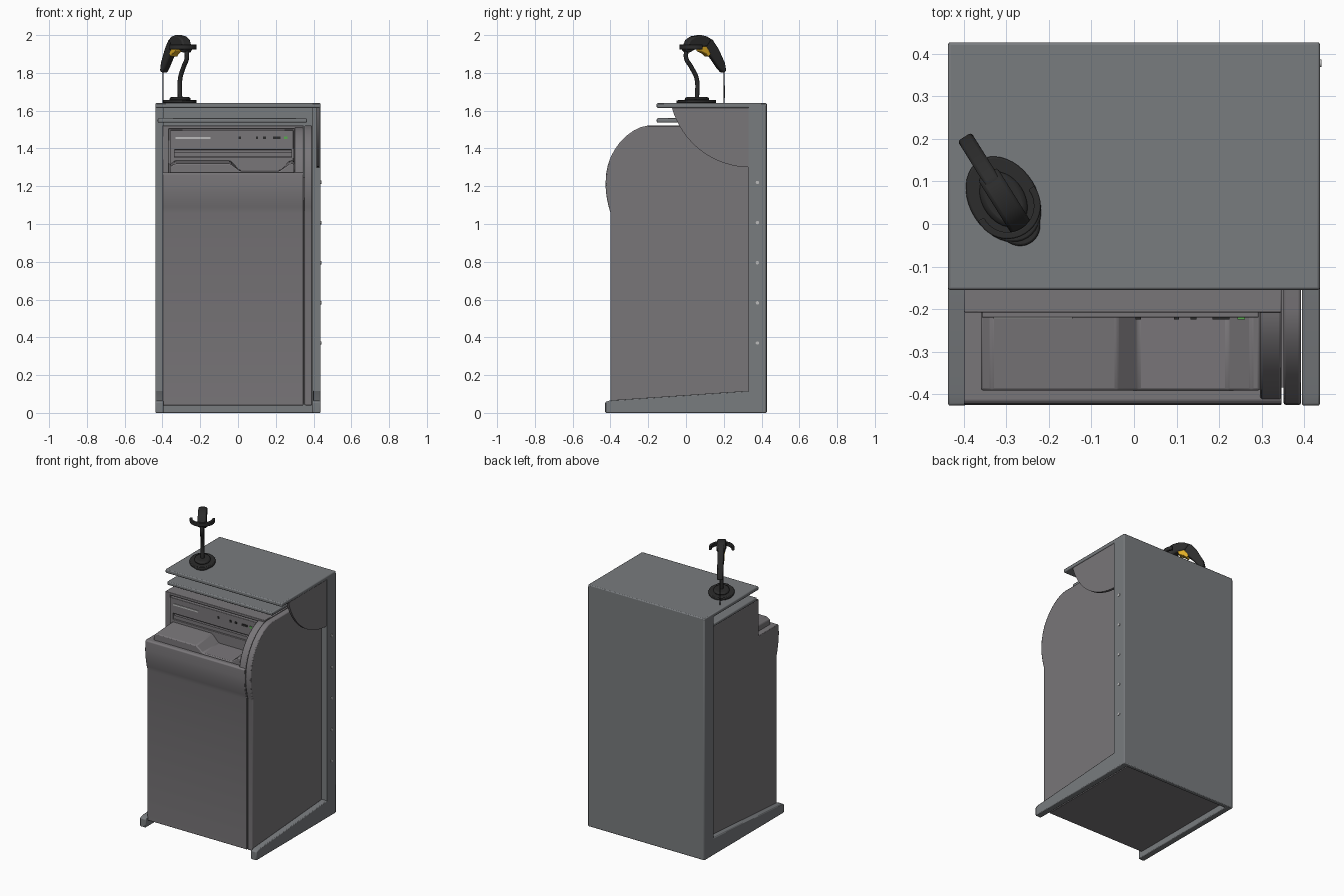
import bpy, bmesh, math

if "Cube" in bpy.data.objects:
    bpy.data.objects.remove(bpy.data.objects["Cube"])


def material(name, c):
    m = bpy.data.materials.new(name)
    m.diffuse_color = (*c, 1)
    m.use_nodes = True
    m.node_tree.nodes["Principled BSDF"].inputs["Base Color"].default_value = m.diffuse_color
    return m


SHELL = material("shell_grey", (0.19, 0.20, 0.21))
BODY = material("body_grey", (0.19, 0.18, 0.19))
DARK = material("dark_plastic", (0.025, 0.025, 0.025))
YELLOW = material("trigger_yellow", (0.75, 0.42, 0.02))
GREEN = material("lamp_green", (0.1, 0.4, 0.08))
SILVER = material("silver", (0.5, 0.5, 0.5))


def smooth(ob, angle=35):
    bpy.ops.object.select_all(action='DESELECT')
    ob.select_set(True)
    bpy.context.view_layer.objects.active = ob
    bpy.ops.object.shade_smooth_by_angle(angle=math.radians(angle))


def prism(name, pts, axis, a, b, mat, bevel=0.0):
    """Extrude a 2D profile along an axis from a to b."""
    place = {'x': lambda p, t: (t, p[0], p[1]),
             'y': lambda p, t: (p[0], t, p[1]),
             'z': lambda p, t: (p[0], p[1], t)}[axis]
    bm = bmesh.new()
    lo = [bm.verts.new(place(p, a)) for p in pts]
    hi = [bm.verts.new(place(p, b)) for p in pts]
    bm.faces.new(lo)
    bm.faces.new(hi)
    for i in range(len(pts)):
        j = (i + 1) % len(pts)
        bm.faces.new((lo[i], lo[j], hi[j], hi[i]))
    bmesh.ops.recalc_face_normals(bm, faces=bm.faces)
    me = bpy.data.meshes.new(name)
    bm.to_mesh(me)
    bm.free()
    me.materials.append(mat)
    ob = bpy.data.objects.new(name, me)
    bpy.context.collection.objects.link(ob)
    smooth(ob)
    if bevel:
        m = ob.modifiers.new("bevel", 'BEVEL')
        m.width, m.segments, m.limit_method = bevel, 2, 'ANGLE'
        m.angle_limit = math.radians(35)
    return ob


def box(name, x, y, z, mat, bevel=0.0):
    return prism(name, [(x[0], y[0]), (x[1], y[0]), (x[1], y[1]), (x[0], y[1])],
                 'z', z[0], z[1], mat, bevel)


def tube(name, pts, r, mat):
    cu = bpy.data.curves.new(name, 'CURVE')
    cu.dimensions = '3D'
    cu.bevel_depth, cu.bevel_resolution, cu.use_fill_caps = r, 3, True
    sp = cu.splines.new('BEZIER')
    sp.bezier_points.add(len(pts) - 1)
    for bp, p in zip(sp.bezier_points, pts):
        bp.co = p
        bp.handle_left_type = bp.handle_right_type = 'AUTO'
    cu.materials.append(mat)
    ob = bpy.data.objects.new(name, cu)
    bpy.context.collection.objects.link(ob)
    return ob


W, D = 0.4375, 0.4275

# Outer shell: back, side flanges, sloping feet, top
box("back_panel", (-W, W), (0.40, D), (0, 1.63), SHELL, 0.005)
foot = [(-D, 0), (0.42, 0), (0.42, 0.122), (0.33, 0.117), (-0.40, 0.067), (-D, 0.058)]
for side, s in (("left", -1), ("right", 1)):
    x = sorted((s * 0.395, s * W))
    box(side + "_flange", x, (0.33, 0.41), (0.05, 1.63), SHELL)
    prism(side + "_foot", foot, 'x', x[0], x[1], SHELL, 0.005)
box("top_slab", (-W, W), (-0.155, D), (1.615, 1.64), SHELL, 0.006)
box("under_shelf", (-0.425, 0.365), (-0.155, 0.40), (1.537, 1.56), SHELL, 0.006)

# Curved bracket under the top, right side
arc = [(0.34 - 0.43 * math.sin(t), 1.73 - 0.43 * math.cos(t))
       for t in [math.radians(74.5 * i / 16) for i in range(17)]]
prism("side_bracket", arc + [(0.34, 1.616)], 'x', 0.415, 0.432, BODY)

# Flange screws
for i in range(5):
    bpy.ops.mesh.primitive_cylinder_add(vertices=16, radius=0.009, depth=0.008,
                                        location=(W, 0.378, 0.37 + 0.2125 * i),
                                        rotation=(0, math.pi / 2, 0))
    screw = bpy.context.object
    screw.name = "flange_screw"
    screw.data.materials.append(SILVER)
    smooth(screw)

# Bin body: arched side panels, bulged front, upper housing
belly = [(-0.40, 0.04), (-0.40, 1.06), (-0.409, 1.09), (-0.418, 1.13),
         (-0.424, 1.17), (-0.426, 1.21)]
crown = [(-0.423, 1.265), (-0.414, 1.31), (-0.399, 1.354), (-0.377, 1.395),
         (-0.348, 1.435), (-0.314, 1.468), (-0.277, 1.495), (-0.238, 1.513), (-0.20, 1.521)]
arch = belly + crown + [(0.40, 1.521), (0.40, 0.04)]
prism("right_arch_panel", arch, 'x', 0.352, 0.393, BODY, 0.006)
inner = [(-0.418, 1.24)] + [(y + 0.008, z - 0.008) for y, z in crown]
prism("inner_arch_panel", inner + [(0.39, 1.513), (0.39, 1.24)], 'x', 0.297, 0.347, BODY, 0.006)
prism("front_body", belly + [(-0.423, 1.265), (-0.415, 1.272), (0.40, 1.272), (0.40, 0.04)],
      'x', -0.40, 0.347, BODY, 0.003)
box("body_core", (0.30, 0.37), (-0.385, 0.39), (0.05, 1.25), BODY)
box("upper_housing", (-0.40, 0.347), (-0.195, 0.40), (1.26, 1.521), BODY, 0.004)

# Housing frame and control panel around the feed slot
box("frame_left", (-0.40, -0.365), (-0.208, -0.15), (1.265, 1.521), BODY, 0.003)
box("frame_top", (-0.40, 0.347), (-0.208, -0.15), (1.503, 1.521), BODY, 0.003)
box("control_panel", (-0.358, 0.293), (-0.22, -0.15), (1.393, 1.498), BODY, 0.003)
box("slot_lower_panel", (-0.358, 0.293), (-0.22, -0.15), (1.265, 1.353), BODY, 0.003)
for x0, x1 in ((-0.358, -0.335), (0.283, 0.293)):
    box("slot_end", (x0, x1), (-0.22, -0.15), (1.35, 1.396), BODY)
box("slot_bar", (-0.335, 0.283), (-0.212, -0.15), (1.354, 1.378), BODY)
box("label_strip", (-0.33, -0.145), (-0.224, -0.218), (1.45, 1.461), SILVER)
for x, w, m in ((0.01, 0.014, DARK), (0.10, 0.012, DARK), (0.14, 0.014, DARK),
                (0.205, 0.04, DARK), (0.252, 0.018, GREEN)):
    box("indicator", (x - w / 2, x + w / 2), (-0.225, -0.218), (1.449, 1.462), m)

# Tray with a lower, sloped recess on the right
tray = [(-0.36, 1.26), (-0.36, 1.315), (-0.335, 1.337), (-0.04, 1.337), (0.01, 1.284),
        (0.22, 1.284), (0.275, 1.337), (0.297, 1.337), (0.297, 1.26)]
tray_ob = prism("feed_tray", tray, 'y', -0.392, -0.20, BODY, 0.006)
for v in tray_ob.data.vertices:
    if v.co.y < -0.3 and v.co.z > 1.28:
        v.co.z = 1.275 + (v.co.z - 1.275) * 0.7

# Hand scanner on its stand, built along local x and then turned into place
parts = []


def ellipse(a, b, cx=0.0, n=40):
    return [(cx + a * math.cos(2 * math.pi * i / n), b * math.sin(2 * math.pi * i / n))
            for i in range(n)]


parts.append(prism("stand_base", ellipse(0.108, 0.08), 'z', 1.639, 1.657, DARK, 0.005))
parts.append(prism("stand_base_nose", ellipse(0.055, 0.05, 0.066), 'z', 1.639, 1.655, DARK, 0.005))
parts.append(prism("stand_base_dome", ellipse(0.07, 0.05), 'z', 1.65, 1.672, DARK, 0.012))
parts.append(tube("stand_neck", [(0, 0, 1.66), (0.002, 0, 1.77), (0.035, 0, 1.83),
                                 (0.068, 0, 1.88), (0.06, 0, 1.935)], 0.012, DARK))
ring = [(0.018 + r * math.cos(t), r * math.sin(t))
        for r, sgn in ((0.078, 1), (0.062, -1))
        for t in [sgn * math.radians(-95 + 190 * i / 20) for i in range(21)]]
parts.append(prism("cradle_arm", ring, 'z', 1.924, 1.95, DARK, 0.003))
grip = [(-0.175, 1.81), (-0.165, 1.855), (-0.125, 1.93), (-0.09, 1.975), (-0.05, 1.995),
        (-0.02, 1.985), (-0.015, 1.93), (-0.06, 1.905), (-0.09, 1.875), (-0.13, 1.825),
        (-0.155, 1.80)]
parts.append(prism("scanner_grip", grip, 'y', -0.019, 0.019, DARK, 0.007))
head = [(-0.075, 1.975), (-0.05, 1.993), (-0.015, 2.0), (0.03, 1.993), (0.06, 1.975),
        (0.085, 1.925), (0.065, 1.905), (0.0, 1.935), (-0.05, 1.94)]
parts.append(prism("scanner_head", head, 'y', -0.027, 0.027, DARK, 0.008))
trigger = [(-0.075, 1.90), (-0.045, 1.945), (0.0, 1.945), (-0.01, 1.915), (-0.045, 1.90),
           (-0.06, 1.885)]
parts.append(prism("scanner_trigger", trigger, 'y', -0.021, 0.021, YELLOW, 0.003))
parts.append(tube("scanner_cable", [(-0.168, 0, 1.82), (-0.17, 0, 1.74), (-0.17, 0, 1.638)],
                  0.003, DARK))
for ob in parts:
    ob.rotation_euler = (0, 0, math.radians(-58))
    ob.location = (-0.307, 0.058, 0)
